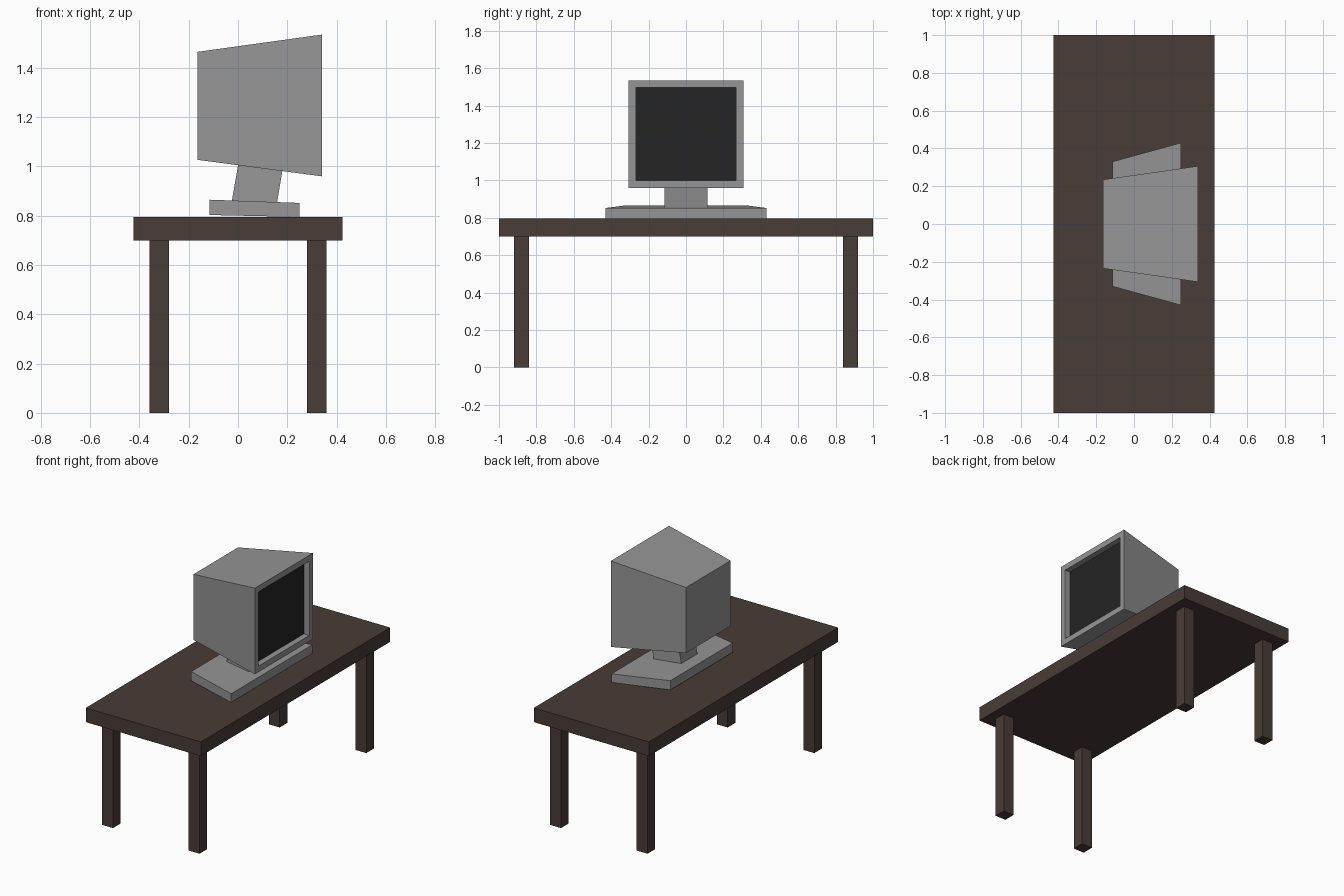
import bpy, bmesh

if "Cube" in bpy.data.objects:
    bpy.data.objects.remove(bpy.data.objects["Cube"])


def material(name, rgb):
    m = bpy.data.materials.new(name)
    m.diffuse_color = (*rgb, 1)
    m.use_nodes = True
    m.node_tree.nodes["Principled BSDF"].inputs["Base Color"].default_value = m.diffuse_color
    return m


wood = material("dark_wood", (0.065, 0.045, 0.038))
dark = material("dark_glass", (0.018, 0.018, 0.018))
grey = material("grey_plastic", (0.3, 0.3, 0.3))


def box(name, x, y, z):
    bpy.ops.mesh.primitive_cube_add(size=1, location=[(a + b) / 2 for a, b in (x, y, z)])
    ob = bpy.context.object
    ob.name = name
    ob.scale = [b - a for a, b in (x, y, z)]
    ob.data.materials.append(wood)


def tapered(name, profile, recess=None):
    """Side profile of (x, z, half width), mirrored across y; optional screen recess."""
    bm = bmesh.new()
    sides = [[bm.verts.new((x, s * w, z)) for x, z, w in profile] for s in (-1, 1)]
    a, b = sides
    bm.faces.new(a)
    bm.faces.new(b[::-1])
    n = len(profile)
    for i in range(n):
        j = (i + 1) % n
        bm.faces.new((a[i], b[i], b[j], a[j]))
    bmesh.ops.recalc_face_normals(bm, faces=bm.faces)
    if recess:
        border, depth = recess
        face = max(bm.faces, key=lambda f: f.calc_center_median().x)
        bmesh.ops.inset_individual(bm, faces=[face], thickness=border)
        face = bmesh.ops.extrude_discrete_faces(bm, faces=[face])["faces"][0]
        bmesh.ops.translate(bm, verts=face.verts, vec=(-depth, 0, 0))
        face.material_index = 1
    me = bpy.data.meshes.new(name)
    bm.to_mesh(me)
    bm.free()
    me.materials.append(grey)
    me.materials.append(dark)
    bpy.context.collection.objects.link(bpy.data.objects.new(name, me))


# Table
box("table_top", (-0.425, 0.425), (-1, 1), (0.70, 0.795))
for sx, nx in ((-1, "back"), (1, "front")):
    for sy, ny in ((-1, "left"), (1, "right")):
        cx, cy = sx * 0.32, sy * 0.88
        box(f"{nx}_{ny}_leg", (cx - 0.04, cx + 0.04), (cy - 0.04, cy + 0.04), (0, 0.70))

# Monitor stand, neck and tapered casing with a sunken screen
tapered("monitor_base", [(-0.115, 0.803, 0.33), (0.25, 0.795, 0.43),
                         (0.25, 0.852, 0.43), (-0.115, 0.865, 0.33)])
tapered("monitor_neck", [(-0.027, 0.85, 0.085), (0.158, 0.85, 0.115),
                         (0.183, 1.0, 0.115), (0.003, 1.02, 0.085)])
tapered("monitor_casing", [(-0.165, 1.027, 0.235), (0.34, 0.96, 0.307),
                           (0.34, 1.535, 0.307), (-0.165, 1.465, 0.235)],
        recess=(0.056, 0.04))
